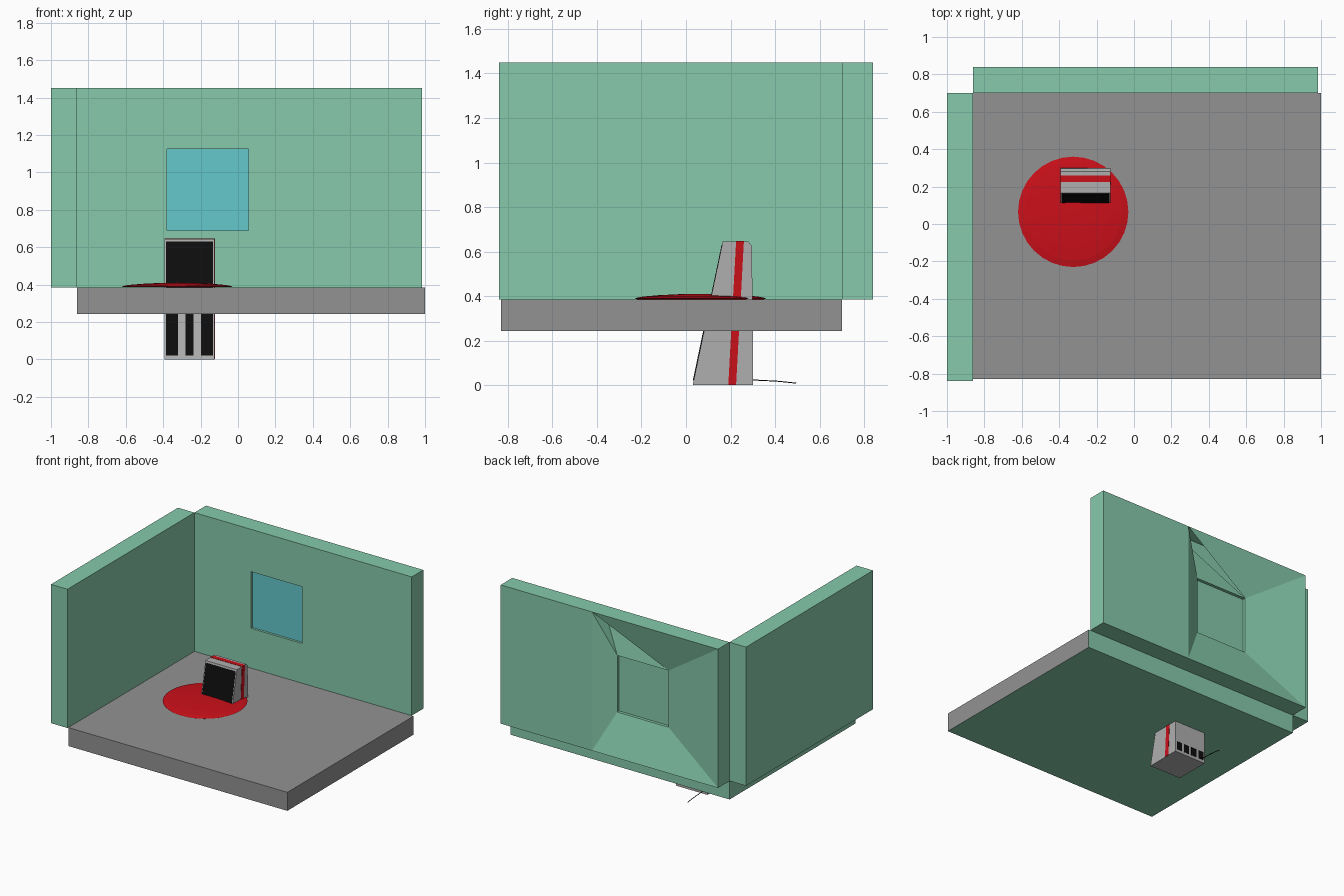
import bpy, bmesh, math

if "Cube" in bpy.data.objects:
    bpy.data.objects.remove(bpy.data.objects["Cube"])


def material(name, rgb):
    m = bpy.data.materials.new(name)
    m.diffuse_color = (*rgb, 1)
    m.use_nodes = True
    m.node_tree.nodes["Principled BSDF"].inputs["Base Color"].default_value = m.diffuse_color
    return m


GREEN = material("wall_green", (0.24, 0.59, 0.41))
GREY = material("floor_grey", (0.29, 0.29, 0.29))
LIGHT = material("case_grey", (0.43, 0.43, 0.43))
RED = material("red", (0.60, 0.005, 0.01))
BLACK = material("black", (0.004, 0.004, 0.004))
BLUE = material("window_blue", (0.13, 0.58, 0.60))


def add_mesh(name, verts, faces, mats, face_mats=None, fix=True):
    me = bpy.data.meshes.new(name)
    me.from_pydata(verts, [], faces)
    for m in mats:
        me.materials.append(m)
    for i, k in (face_mats or {}).items():
        me.polygons[i].material_index = k
    if fix:
        bm = bmesh.new()
        bm.from_mesh(me)
        bmesh.ops.recalc_face_normals(bm, faces=bm.faces)
        bm.to_mesh(me)
        bm.free()
    ob = bpy.data.objects.new(name, me)
    bpy.context.collection.objects.link(ob)
    return ob


def prism(name, profile, x0, x1, mats, face_mats=None):
    """Extrude a (y, z) profile along x. Faces: x0 cap, x1 cap, then sides."""
    n = len(profile)
    verts = [(x, y, z) for x in (x0, x1) for y, z in profile]
    faces = [tuple(range(n)), tuple(range(2 * n - 1, n - 1, -1))]
    faces += [(i, i + n, (i + 1) % n + n, (i + 1) % n) for i in range(n)]
    return add_mesh(name, verts, faces, mats, face_mats)


def box_profile(y0, y1, z0, z1):
    return [(y0, z0), (y1, z0), (y1, z1), (y0, z1)]


# Room: floor slab (green underneath, left and back) and left wall
FLOOR, TOP = 0.385, 1.45
prism("floor", box_profile(-0.83, 0.70, 0.243, FLOOR), -0.86, 1.0,
      [GREY, GREEN], {0: 1, 2: 1, 3: 1})
prism("left_wall", box_profile(-0.84, 0.70, FLOOR, TOP), -1.0, -0.86, [GREEN])


# Back wall: framed window in front, funnel-shaped recess behind
def rect(x0, x1, y, z0, z1):
    return [(x0, y, z0), (x1, y, z0), (x1, y, z1), (x0, y, z1)]


WIN = (-0.38, 0.055)
WZ = (0.69, 1.125)
YF, YB = 0.70, 0.84
verts = (rect(-0.86, 0.985, YF, FLOOR, TOP)      # 0-3 front outline
         + rect(*WIN, YF, *WZ)                   # 4-7 front opening
         + rect(*WIN, 0.718, *WZ)                # 8-11 pane front
         + rect(-0.86, 0.985, YB, FLOOR, TOP)    # 12-15 back outline
         + rect(*WIN, 0.755, *WZ)                # 16-19 back opening
         + rect(*WIN, 0.732, *WZ)                # 20-23 pane back
         + [(0.21, YB, FLOOR), (0.21, YB, TOP), (0.21, YF, TOP)])  # 24-26


def ring(a, b):
    return [(a + i, a + (i + 1) % 4, b + (i + 1) % 4, b + i) for i in range(4)]


faces = ring(0, 4) + ring(4, 8) + [(8, 9, 10, 11)]
pane = len(faces) - 1
faces += [(0, 12, 13, 1), (1, 13, 14, 2), (3, 0, 12, 15), (2, 14, 25, 26),
          (26, 25, 15, 3)]
faces += [(13, 24, 25, 14), (24, 12, 16, 17), (12, 15, 19, 16), (15, 25, 19),
          (26, 19, 18), (24, 25, 18, 17), (25, 18, 26)]
faces += ring(16, 20) + [(23, 22, 21, 20)]
add_mesh("back_wall", verts, faces, [GREEN, BLUE], {pane: 1}, fix=False)

# Rug: shallow round dome
bm = bmesh.new()
pts = [(0, 0.410), (0.10, 0.4085), (0.19, 0.404), (0.26, 0.398),
       (0.295, 0.391), (0.285, 0.386), (0, 0.386)]
vs = [bm.verts.new((r, 0, z)) for r, z in pts]
es = [bm.edges.new(p) for p in zip(vs, vs[1:])]
bmesh.ops.spin(bm, geom=vs + es, cent=(0, 0, 0), axis=(0, 0, 1),
               angle=2 * math.pi, steps=32)
bmesh.ops.remove_doubles(bm, verts=bm.verts, dist=1e-4)
bmesh.ops.recalc_face_normals(bm, faces=bm.faces)
me = bpy.data.meshes.new("rug")
bm.to_mesh(me)
bm.free()
me.materials.append(RED)
rug = bpy.data.objects.new("rug", me)
rug.location = (-0.325, 0.065, 0)
bpy.context.collection.objects.link(rug)

# Cabinet standing through the floor, with a leaning front
CX0, CX1 = -0.392, -0.125
prism("cabinet", [(0.03, 0), (0.30, 0), (0.30, 0.25), (0.296, 0.625),
                  (0.28, 0.645), (0.165, 0.645)], CX0, CX1, [LIGHT])
prism("side_stripe", [(0.19, 0.002), (0.225, 0.002), (0.26, 0.647),
                      (0.225, 0.647)], CX0 - 0.002, CX1 + 0.002, [RED])


def front_panel(name, x0, x1, z0, z1, lift, mat):
    def y(z):
        return 0.03 + 0.2093 * z
    prism(name, [(y(z0) - lift, z0), (y(z0) + 0.01, z0),
                 (y(z1) + 0.01, z1), (y(z1) - lift, z1)], x0, x1, [mat])


front_panel("front_panel", -0.385, -0.133, 0.022, 0.63, 0.002, BLACK)
for i, x in enumerate((-0.32, -0.237)):
    front_panel(f"front_bar_{i}", x, x + 0.04, 0.022, 0.30, 0.004, LIGHT)

# Rear ports and trailing cable
for i in range(4):
    x = -0.382 + i * 0.066
    prism(f"rear_port_{i}", box_profile(0.29, 0.302, 0.022, 0.085),
          x, x + 0.046, [BLACK])

cu = bpy.data.curves.new("cable", "CURVE")
cu.dimensions = "3D"
cu.bevel_depth = 0.0025
cu.bevel_resolution = 1
cu.materials.append(BLACK)
sp = cu.splines.new("POLY")
path = [(0.295, 0.025), (0.34, 0.021), (0.40, 0.019), (0.45, 0.014), (0.495, 0.009)]
sp.points.add(len(path) - 1)
for p, (y, z) in zip(sp.points, path):
    p.co = (-0.36, y, z, 1)
bpy.context.collection.objects.link(bpy.data.objects.new("cable", cu))
